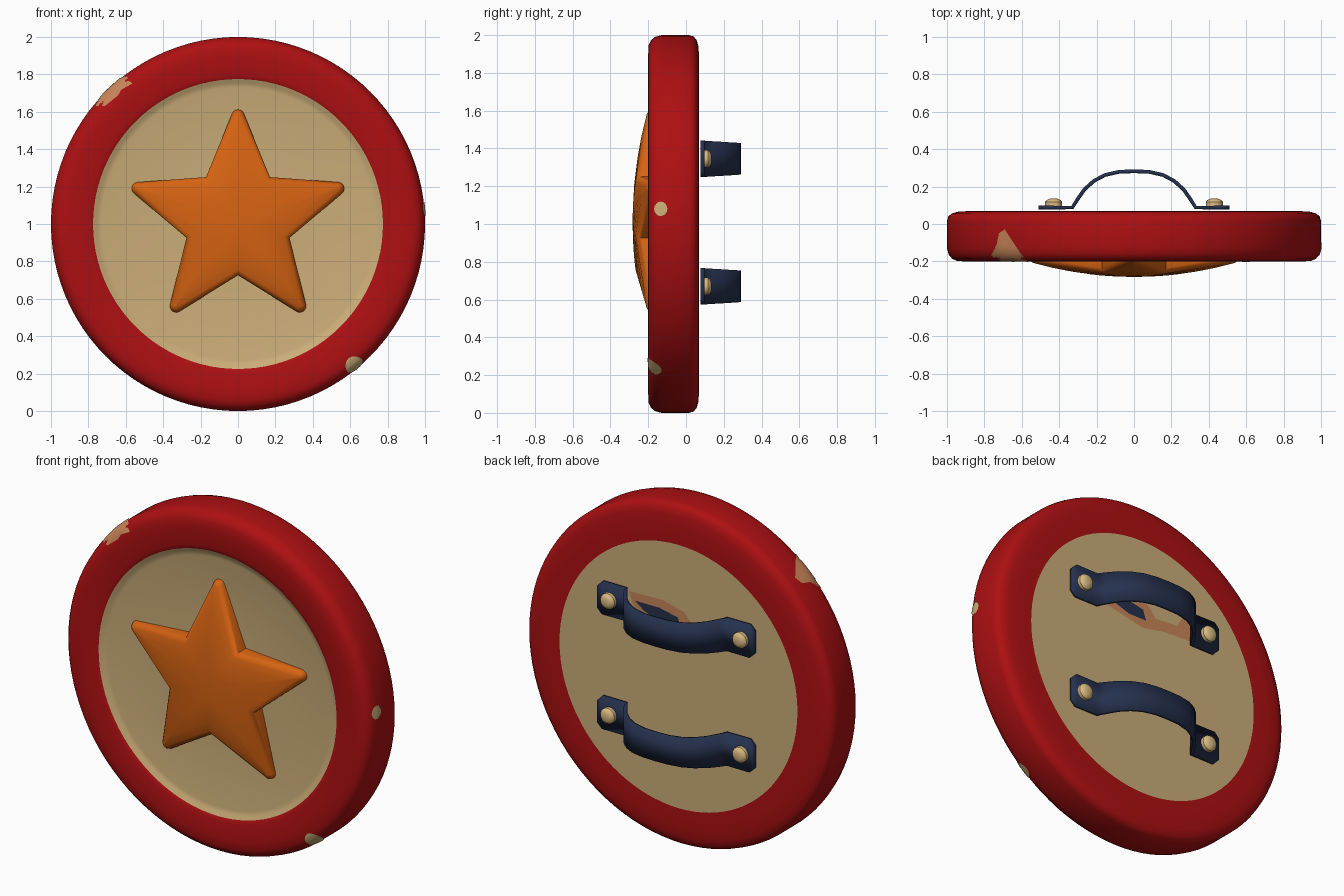
import bpy
import bmesh
from math import sin, cos, pi, radians, hypot

if "Cube" in bpy.data.objects:
    bpy.data.objects.remove(bpy.data.objects["Cube"], do_unlink=True)


def material(name, r, g, b):
    m = bpy.data.materials.new(name)
    m.use_nodes = True
    m.diffuse_color = (r, g, b, 1)
    m.node_tree.nodes["Principled BSDF"].inputs["Base Color"].default_value = (r, g, b, 1)
    return m


RED = material("red paint", 0.42, 0.005, 0.006)
WOOD = material("pale wood", 0.60, 0.42, 0.19)
ORANGE = material("orange paint", 0.68, 0.125, 0.006)
NAVY = material("navy leather", 0.018, 0.03, 0.075)
BRASS = material("pale brass", 0.70, 0.49, 0.22)
WORN = material("worn brown", 0.58, 0.235, 0.10)


def finish(name, bm, mats, angle=35, normals=True):
    if normals:
        bmesh.ops.recalc_face_normals(bm, faces=bm.faces)
    me = bpy.data.meshes.new(name)
    bm.to_mesh(me)
    bm.free()
    for m in mats:
        me.materials.append(m)
    me.polygons.foreach_set("use_smooth", [True] * len(me.polygons))
    me.set_sharp_from_angle(angle=radians(angle))
    ob = bpy.data.objects.new(name, me)
    bpy.context.collection.objects.link(ob)
    return ob


def bridge(bm, a, b):
    n = len(a)
    return [bm.faces.new((a[i], a[(i + 1) % n], b[(i + 1) % n], b[i])) for i in range(n)]


def fan(bm, ring, centre):
    c = bm.verts.new(centre)
    for i in range(len(ring)):
        bm.faces.new((ring[i - 1], ring[i], c))


def lathe(name, profile, mats, cx=0, cz=1, seg=96, rule=None):
    """Spin a (radius, y) profile about an axis along y and cap both ends."""
    bm = bmesh.new()
    rings = [[bm.verts.new((cx + r * cos(2 * pi * i / seg), y, cz + r * sin(2 * pi * i / seg)))
              for i in range(seg)] for r, y in profile]
    for a, b in zip(rings, rings[1:]):
        bridge(bm, a, b)
    for ring, (r, y) in ((rings[0], profile[0]), (rings[-1], profile[-1])):
        fan(bm, ring, (cx, y, cz))
    if rule:
        for f in bm.faces:
            f.material_index = rule(f.calc_center_median())
    return finish(name, bm, mats)


# Round board: recessed pale panel in front, red rounded rim, flat pale back
PANEL = 0.775
RIM = [(0.90, -0.2), (0.945, -0.198), (0.972, -0.186), (0.99, -0.165), (1.0, -0.13),
       (1.0, 0.015), (0.993, 0.04), (0.975, 0.056), (0.94, 0.066)]
board = [(0.3, -0.17), (0.73, -0.17), (0.755, -0.176), (PANEL, -0.19), (0.80, -0.197)] \
    + RIM + [(0.87, 0.07), (PANEL, 0.07), (0.3, 0.07)]
lathe("shield_board", board, [WOOD, RED],
      rule=lambda c: int(hypot(c.x, c.z - 1) > PANEL))


# Worn patches that follow the rim surface
def rim_point(deg, s, lift=0.004):
    for (r0, y0), (r1, y1) in zip(RIM, RIM[1:]):
        d = hypot(r1 - r0, y1 - y0)
        if s <= d:
            break
        s -= d
    t = s / d
    r = r0 + (r1 - r0) * t - lift * (y0 - y1) / d
    y = y0 + (y1 - y0) * t - lift * (r1 - r0) / d
    a = radians(deg)
    return r * cos(a), y, 1 + r * sin(a)


def rim_patch(name, outline, mat, rings=6):
    bm = bmesh.new()
    n = len(outline)
    ca = sum(p[0] for p in outline) / n
    cs = sum(p[1] for p in outline) / n
    loops = [[bm.verts.new(rim_point(ca + (a - ca) * k / rings, cs + (s - cs) * k / rings))
              for a, s in outline] for k in range(rings, 0, -1)]
    for a, b in zip(loops, loops[1:]):
        bridge(bm, a, b)
    fan(bm, loops[-1], rim_point(ca, cs))
    bm.normal_update()
    f = bm.faces[:][0]
    c = f.calc_center_median()
    if f.normal.x * c.x + f.normal.y * (c.y + 0.06) + f.normal.z * (c.z - 1) < 0:
        bmesh.ops.reverse_faces(bm, faces=bm.faces)
    finish(name, bm, [mat], 60, normals=False)


def oval(deg, s, da, ds):
    return [(deg + da * cos(2 * pi * i / 16), s + ds * sin(2 * pi * i / 16)) for i in range(16)]


rim_patch("upper_rim_wear", [(127, 0.04), (131, 0.05), (133, 0.04), (138.5, 0.05), (140.5, 0.1),
                             (137, 0.16), (136, 0.22), (133.5, 0.24), (131.5, 0.2),
                             (129, 0.15), (127, 0.1)], WORN)
rim_patch("side_rim_wear", oval(4.6, 0.135, 2.2, 0.035), WOOD)
rim_patch("lower_rim_wear", oval(-50.5, 0.085, 3, 0.055), WOOD)

# Domed star with rounded tips and softened edges
STAR_Z, TIP_R, VALLEY_R, ROUND = 1.016, 0.562, 0.29, 0.034


def star_outline(inset, scale=1.0):
    pts = []
    for k in range(5):
        a = pi / 2 + k * 2 * pi / 5
        for j in range(-3, 4):
            b = a + radians(65) * j / 3
            pts.append((TIP_R * cos(a) + (ROUND - inset) * cos(b),
                        TIP_R * sin(a) + (ROUND - inset) * sin(b)))
        v, rv = a + pi / 5, VALLEY_R - 1.14 * inset
        pts.append((rv * cos(v), rv * sin(v)))
    return [(x * scale, z * scale) for x, z in pts]


def dome(x, z):
    return -0.283 + 0.235 * (x * x + z * z)


bm = bmesh.new()
loops = [[bm.verts.new((x, -0.165, STAR_Z + z)) for x, z in star_outline(0)]]
for inset, drop, scale in ((0, 0.028, 1), (0.006, 0.014, 1), (0.015, 0.005, 1), (0.028, 0, 1),
                           (0.028, 0, 0.8), (0.028, 0, 0.6), (0.028, 0, 0.35)):
    loops.append([bm.verts.new((x, min(dome(x, z) + drop, -0.168), STAR_Z + z))
                  for x, z in star_outline(inset, scale)])
for a, b in zip(loops, loops[1:]):
    bridge(bm, a, b)
fan(bm, loops[-1], (0, dome(0, 0), STAR_Z))
bm.faces.new(loops[0])
finish("star", bm, [ORANGE], 50)

# Arched straps held by two rivets each: (x, y, half width) for one half
HALF = [(0, 0.282, 0.083), (0.08, 0.279, 0.083), (0.155, 0.262, 0.085), (0.215, 0.23, 0.087),
        (0.265, 0.185, 0.09), (0.30, 0.135, 0.093), (0.33, 0.088, 0.096), (0.48, 0.088, 0.096),
        (0.51, 0.088, 0.066)]
STRAP = [(-x, y, w) for x, y, w in HALF[:0:-1]] + HALF

for label, z in (("upper", 1.345), ("lower", 0.67)):
    bm = bmesh.new()
    rows = [[bm.verts.new((x, y, z + side * w)) for side in (-1, 1)] for x, y, w in STRAP]
    for a, b in zip(rows, rows[1:]):
        bm.faces.new((a[0], a[1], b[1], b[0]))
    strap = finish(label + "_strap", bm, [NAVY])
    solid = strap.modifiers.new("thickness", "SOLIDIFY")
    solid.thickness, solid.offset = 0.02, 0
    for side, x in (("left", 0.43), ("right", -0.43)):
        lathe(f"{label}_{side}_rivet", [(0.046, 0.09), (0.046, 0.117), (0.038, 0.128),
                                        (0.02, 0.135)], [BRASS], x, z, 16)


# Flaked paint on the back, behind the upper strap
def back_plate(name, outline, y, mat):
    bm = bmesh.new()
    f = bm.faces.new([bm.verts.new((x, y, z)) for x, z in outline])
    f.normal_update()
    if f.normal.y < 0:
        f.normal_flip()
    finish(name, bm, [mat], normals=False)


back_plate("back_wear", [(0.32, 1.42), (0.1, 1.425), (-0.04, 1.39), (-0.09, 1.33), (-0.24, 1.34),
                         (-0.28, 1.41), (-0.35, 1.40), (-0.34, 1.28), (-0.15, 1.27),
                         (0, 1.24), (0.24, 1.29), (0.3, 1.36)], 0.073, WORN)
back_plate("back_flake", [(0.28, 1.375), (0.12, 1.375), (0.0, 1.35), (-0.02, 1.29),
                          (0.1, 1.29), (0.22, 1.33)], 0.076, NAVY)
